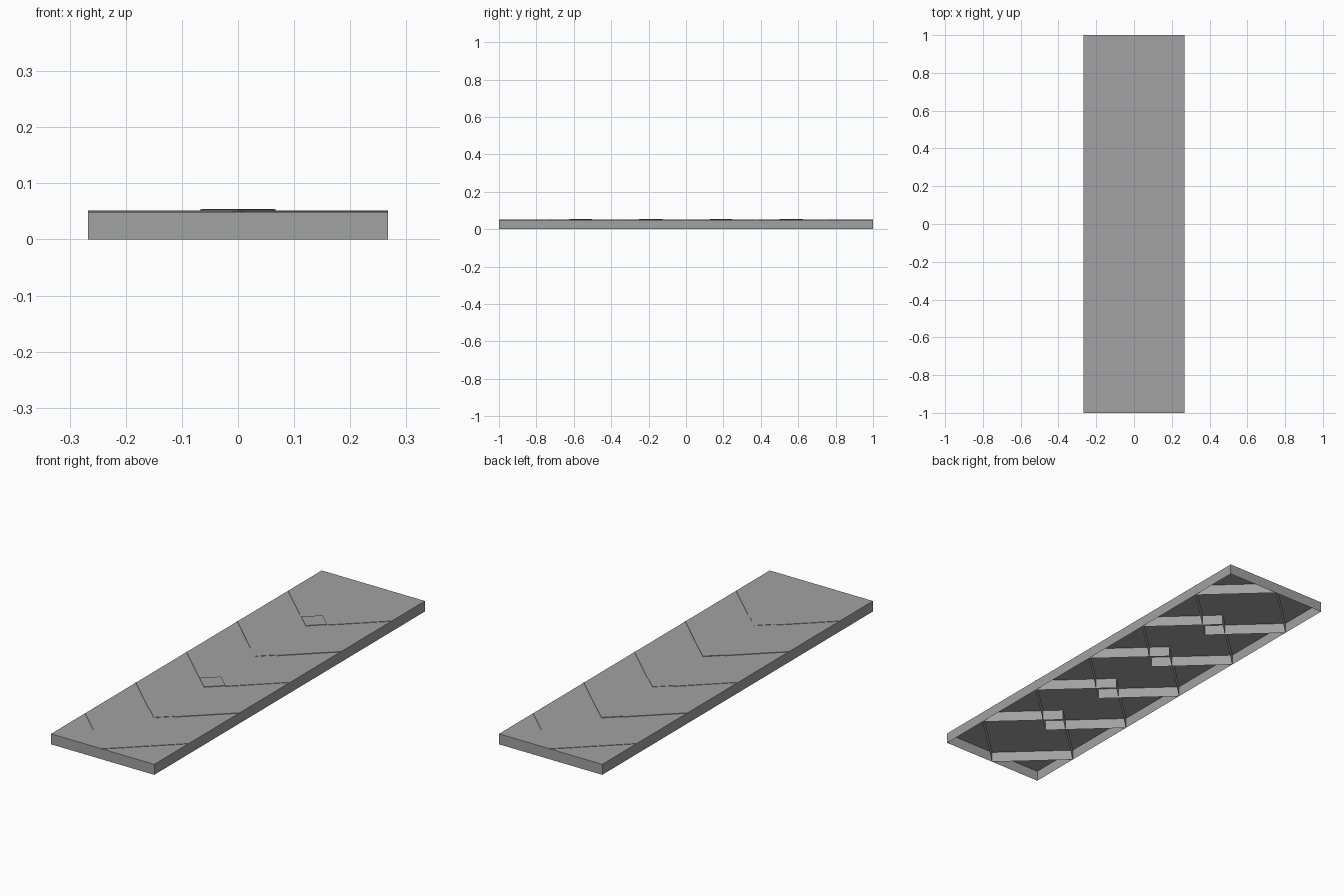
import bpy
import bmesh

cube = bpy.data.objects.get("Cube")
if cube:
    bpy.data.objects.remove(cube, do_unlink=True)

GREY = (0.36, 0.36, 0.36, 1.0)
grey = bpy.data.materials.new("plain grey")
grey.use_nodes = True
grey.diffuse_color = GREY
grey.node_tree.nodes["Principled BSDF"].inputs["Base Color"].default_value = GREY

HALF_W, HALF_L = 0.267, 1.0
TILE_HALF = 0.25            # half of a tile's diagonal along y
PITCH = 0.375               # tile spacing along y
LAP_HALF = TILE_HALF - PITCH / 2
ASPECT = HALF_W / TILE_HALF


def open_shell(name, outline, bottom, top):
    """Thin sheet shell: a lid with skirt walls and no floor."""
    bm = bmesh.new()
    low = [bm.verts.new((x, y, bottom)) for x, y in outline]
    high = [bm.verts.new((x, y, top)) for x, y in outline]
    bm.faces.new(high)
    n = len(outline)
    for i in range(n):
        j = (i + 1) % n
        bm.faces.new((low[i], low[j], high[j], high[i]))
    mesh = bpy.data.meshes.new(name)
    bm.to_mesh(mesh)
    bm.free()
    mesh.materials.append(grey)
    obj = bpy.data.objects.new(name, mesh)
    bpy.context.collection.objects.link(obj)
    return obj


def diamond(y, half):
    w = half * ASPECT
    return [(0, y - half), (w, y), (0, y + half), (-w, y)]


# Rectangular tray, open underneath
open_shell("tray", [(-HALF_W, -HALF_L), (HALF_W, -HALF_L),
                    (HALF_W, HALF_L), (-HALF_W, HALF_L)], 0, 0.049)

# Five overlapping diamond tiles with full-depth skirts
for i in range(5):
    top = 0.0515 if i % 2 else 0.051
    open_shell(f"diamond_tile_{i + 1}", diamond((i - 2) * PITCH, TILE_HALF), 0, top)

# Small raised plates where neighbouring tiles overlap
for i in range(4):
    raised = i % 2 == 1
    half = LAP_HALF if raised else LAP_HALF * 0.95
    open_shell(f"overlap_plate_{i + 1}", diamond((i - 1.5) * PITCH, half),
               0.0505, 0.054 if raised else 0.053)
